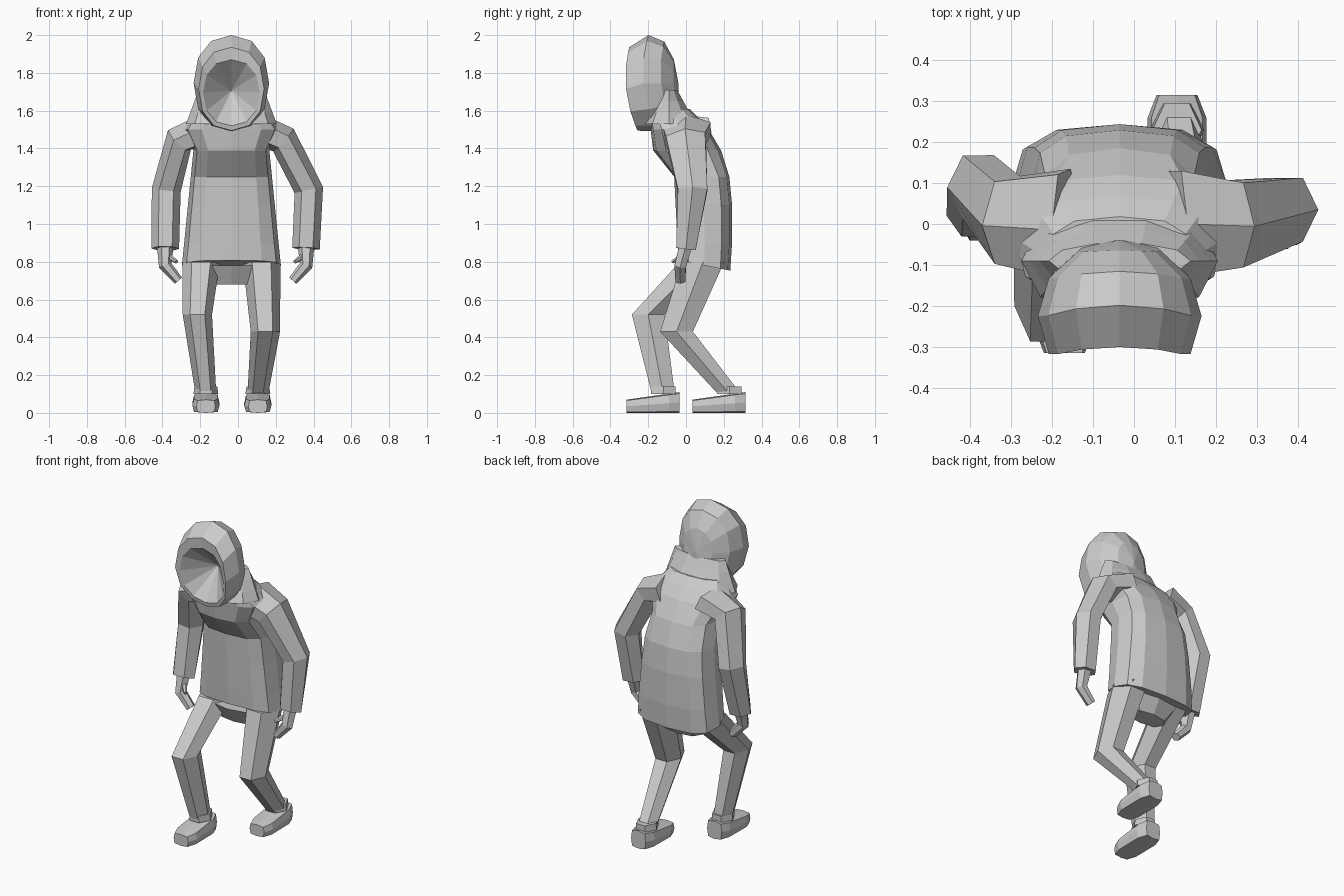
import bpy, bmesh, math
from mathutils import Vector

cube = bpy.data.objects.get("Cube")
if cube:
    bpy.data.objects.remove(cube, do_unlink=True)

tone = (0.6, 0.6, 0.6, 1)
grey = bpy.data.materials.new("plain grey")
grey.use_nodes = True
grey.diffuse_color = tone
grey.node_tree.nodes["Principled BSDF"].inputs["Base Color"].default_value = tone

ACROSS = Vector((1, 0, 0))
FORWARD = Vector((0, 1, 0))
UP = Vector((0, 0, 1))
MIDDLE = -0.035  # the body stands slightly off centre


def mix(start, end, factor):
    return start + (end - start) * factor


def signed_power(value, power):
    return math.copysign(abs(value) ** power, value)


def path_direction(centres, index):
    """Average direction of the path segments that meet at a point."""
    before = centres[max(index - 1, 0)]
    here = centres[index]
    after = centres[min(index + 1, len(centres) - 1)]
    return ((here - before).normalized() + (after - here).normalized()).normalized()


def loft(name, rings, sides=6, normal=None, power=1, lean=0, bow=0):
    """Skin rings of (centre, half width, half depth) and cap both ends."""
    bm = bmesh.new()
    centres = [ring[0] for ring in rings]
    loops = []
    for index, (centre, width, depth) in enumerate(rings):
        along = normal or path_direction(centres, index)
        side = (ACROSS - along * ACROSS.dot(along)).normalized()
        other = along.cross(side)
        loop = []
        for corner in range(sides):
            angle = math.tau * corner / sides
            offset = side * width * signed_power(math.cos(angle), power)
            offset += other * depth * signed_power(math.sin(angle), power)
            offset.y += bow * offset.z ** 2 - lean * offset.z
            loop.append(bm.verts.new(centre + offset))
        loops.append(loop)
    for lower, upper in zip(loops, loops[1:]):
        for corner in range(sides):
            following = (corner + 1) % sides
            bm.faces.new((lower[corner], lower[following], upper[following], upper[corner]))
    bm.faces.new(reversed(loops[0]))
    bm.faces.new(loops[-1])
    bmesh.ops.remove_doubles(bm, verts=bm.verts, dist=0.001)
    bmesh.ops.recalc_face_normals(bm, faces=bm.faces)
    mesh = bpy.data.meshes.new(name)
    bm.to_mesh(mesh)
    bm.free()
    mesh.materials.append(grey)
    part = bpy.data.objects.new(name, mesh)
    bpy.context.collection.objects.link(part)
    return part


def limb(name, path, widths, depths, normal=None):
    """Six-sided limb whose width and depth taper evenly from point to point."""
    last = len(path) - 1
    rings = [(Vector(point), mix(*widths, index / last), mix(*depths, index / last))
             for index, point in enumerate(path)]
    return loft(name, rings, normal=normal)


# Jacket: hunched back, straight belly, overhanging chest and sloping shoulders
jacket_rings = []
for height in (0.78, 0.9, 1.1, 1.25, 1.39, 1.5, 1.56, 1.61):
    back = 0.245 - abs(height - 1) ** 3
    front = -height / 8 if height > 1.3 else -height / 20
    centre = Vector((MIDDLE, (front + back) / 2, height))
    width = 0.255 - 0.7 * (height - 1.5) if height > 1.4 else 0.34 - height / 10
    jacket_rings.append((centre, width, (back - front) / 2))
jacket = loft("jacket", jacket_rings, sides=12, normal=UP, power=0.7)

# The hem dips towards the back
for vertex in jacket.data.vertices:
    if vertex.co.z < 0.8:
        vertex.co.z -= (vertex.co.y - 0.1) / 5

# Hood: an egg open at the front, with the face sunk into it
hood_centre = Vector((MIDDLE, -0.225, 1.745))
hood_rings = [(hood_centre + FORWARD * 0.08 - UP * 0.04, 0, 0),
              (hood_centre - FORWARD * 0.08 - UP * 0.05, 0.15, 0.175)]
for step in range(-1, 4):
    angle = step * math.pi / 6
    centre = hood_centre + FORWARD * 0.185 * math.sin(angle)
    if step < 0:
        centre -= UP * 0.03
    scale = math.cos(angle)
    hood_rings.append((centre, 0.2 * scale, 0.255 * scale))
loft("hood", hood_rings, sides=12, normal=FORWARD, power=0.9, lean=0.1, bow=0.8)

# Hood base, spreading onto the shoulders
collar_rings = []
for step in range(4):
    centre = Vector((MIDDLE, -0.09, 1.53 + 0.06 * step))
    collar_rings.append((centre, 0.24 - step / 45, 0.15 - 0.035 * step))
loft("hood_collar", collar_rings, sides=10, normal=UP)

# Trouser seat
seat_centre = Vector((MIDDLE, 0.07, 0.68))
loft("trouser_seat", [(seat_centre, 0.12, 0.06), (seat_centre + UP * 0.1, 0.2, 0.12)],
     sides=8, normal=UP, power=0.8)

# Legs: hip, knee and ankle of a wide, bent stride
legs = {
    "left": [(0.125, 0.09, 0.8), (0.145, -0.05, 0.43), (0.105, 0.23, 0.1)],
    "right": [(-0.195, 0.08, 0.8), (-0.215, -0.2, 0.52), (-0.17, -0.12, 0.1)],
}
for side, path in legs.items():
    limb(side + "_leg", path, (0.1, 0.055), (0.13, 0.07), normal=UP)

    # Trouser cuff around the ankle
    ankle = Vector(path[-1])
    loft(side + "_cuff", [(ankle, 0.066, 0.075), (ankle + UP * 0.04, 0.06, 0.075)], normal=UP)

    # Shoe, blunt at toe and heel and rising to the back
    shoe_rings = []
    for along in (0, 0.2, 0.8, 1):
        depth = 0.035 + along / 50
        centre = Vector((ankle.x, ankle.y - 0.195 + 0.28 * along, depth))
        shoe_rings.append((centre, 0.05 if along in (0, 1) else 0.072, depth))
    loft(side + "_shoe", shoe_rings, sides=8, normal=FORWARD, power=0.4)

# Arms: shoulder, upper arm, elbow and wrist
arms = {
    "left": [(0.1, 0, 1.5), (0.24, 0, 1.445), (0.375, 0.035, 1.18), (0.36, 0, 0.87)],
    "right": [(-0.17, 0, 1.5), (-0.31, 0.01, 1.445), (-0.38, 0.09, 1.18), (-0.385, 0.02, 0.87)],
}
for side, path in arms.items():
    limb(side + "_sleeve", path, (0.085, 0.073), (0.15, 0.06))

    # Hand with the fingers curling inwards, and a thumb
    wrist = Vector(path[-1])
    inward = -ACROSS if side == "left" else ACROSS
    knuckles = wrist - UP * 0.09 - FORWARD * 0.03
    fingertips = knuckles - UP * 0.08 + inward * 0.07
    limb(side + "_hand", [wrist + UP * 0.02, knuckles, fingertips], (0.045, 0.025), (0.04, 0.03))
    thumb_tip = knuckles + inward * 0.06 - FORWARD * 0.04 + UP * 0.02
    limb(side + "_thumb", [wrist - UP * 0.03, thumb_tip], (0.02, 0.01), (0.02, 0.01))
